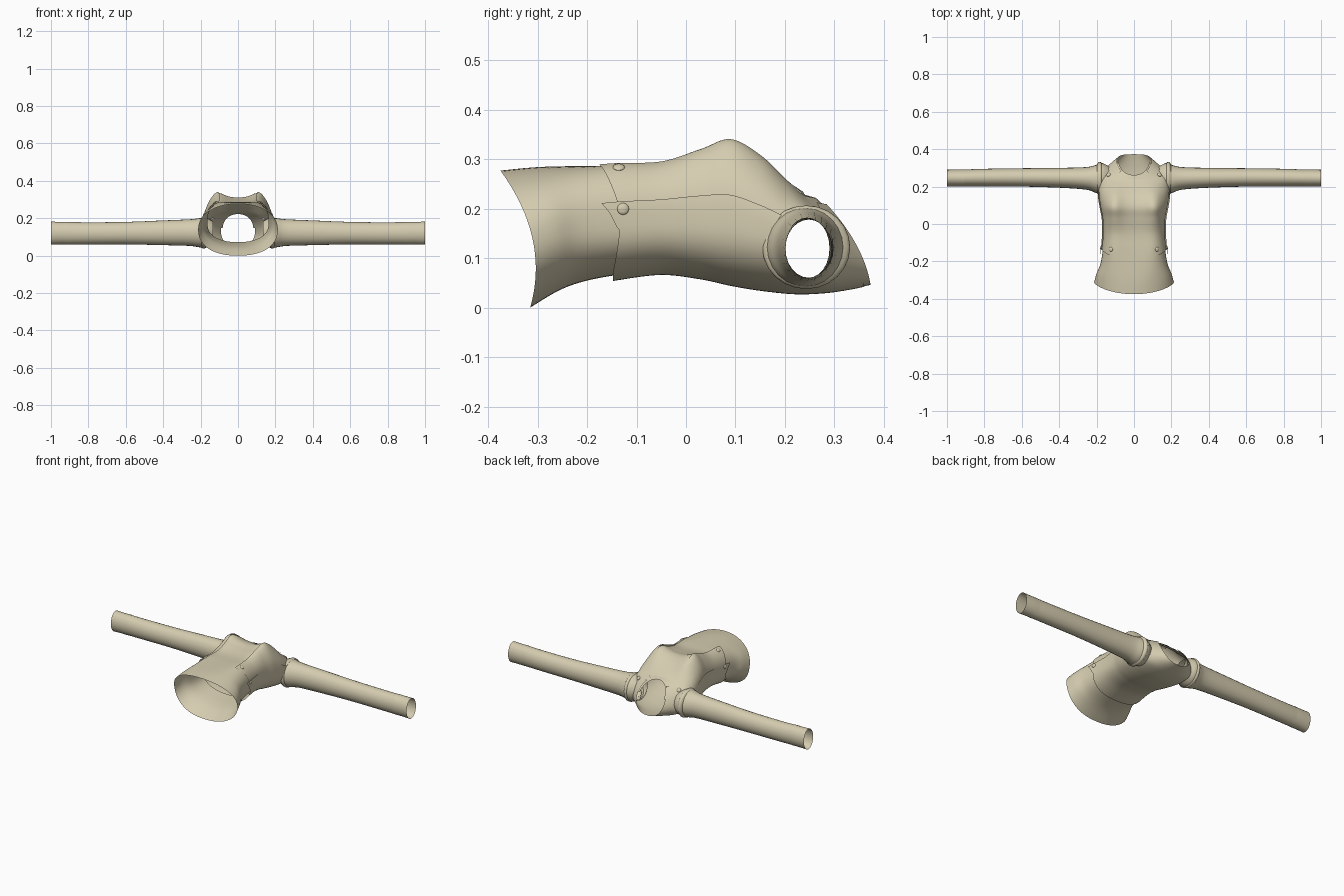
import bpy, bmesh, math
from mathutils import Vector

if "Cube" in bpy.data.objects:
    bpy.data.objects.remove(bpy.data.objects["Cube"])

khaki = bpy.data.materials.new("khaki cloth")
khaki.diffuse_color = (0.66, 0.60, 0.43, 1)
khaki.use_nodes = True
khaki.node_tree.nodes["Principled BSDF"].inputs["Base Color"].default_value = khaki.diffuse_color

# Torso sections from hem to neck:
# y top, y bottom, half width, z top, z bottom, y bulge, chest bump, squareness
SECTIONS = [
    (-.375, -.315, .213, .277, .000, .035, .000, 2.1),
    (-.300, -.260, .200, .284, .033, .015, .000, 2.3),
    (-.220, -.210, .180, .286, .052, .000, .004, 2.7),
    (-.140, -.140, .167, .286, .066, .000, .010, 3.0),
    (-.050, -.050, .160, .286, .077, .000, .014, 3.0),
    (.030, .030, .162, .300, .068, .000, .028, 3.0),
    (.090, .090, .173, .310, .055, .000, .038, 3.0),
    (.150, .150, .182, .290, .045, .000, .025, 2.8),
    (.200, .220, .184, .255, .038, .004, .010, 2.6),
    (.232, .280, .175, .232, .040, .012, .000, 2.4),
    (.248, .330, .125, .226, .047, .018, .000, 2.3),
    (.262, .373, .082, .222, .056, .020, .000, 2.2),
]


def catmull(rows, s):
    """Smooth interpolation through a list of rows."""
    n = len(rows) - 1
    i = min(int(max(s, 0)), n - 1)
    t = s - i
    a, b, c, d = (rows[min(max(k, 0), n)] for k in range(i - 1, i + 3))
    return [.5 * (2 * q + (r - p) * t + (2 * p - 5 * q + 4 * r - u) * t * t
                  + (3 * q - p - 3 * r + u) * t ** 3)
            for p, q, r, u in zip(a, b, c, d)]


def spow(v, e):
    return math.copysign(abs(v) ** e, v)


def body(s, th, off=0.0):
    """Point on the torso; th = 0 is the chest, pi/2 the right side."""
    yt, yb, w, zt, zb, bulge, bump, sq = catmull(SECTIONS, s)
    c, sn = math.cos(th), math.sin(th)
    e = 2 / (2.3 + (sq - 2.3) * (1 + c) / 2)
    h = (zt - zb) / 2
    u = spow(c, e)
    x = (w + off) * spow(sn, e)
    z = (zt + zb) / 2 + (h + off) * u
    if c > 0:
        z += bump * c ** .5 * math.exp(-((abs(x) - .115) / .05) ** 2)
    y = yb + (yt - yb) * (1 + u) / 2 + bulge * (1 - u * u)
    return Vector((x, y, z))


def make(name, bm, mirror=False):
    me = bpy.data.meshes.new(name)
    bm.to_mesh(me)
    bm.free()
    me.materials.append(khaki)
    ob = bpy.data.objects.new(name, me)
    bpy.context.collection.objects.link(ob)
    if mirror:
        m = ob.modifiers.new("mirror", 'MIRROR')
        m.use_clip = False
        m.use_mirror_merge = False
    bpy.ops.object.select_all(action='DESELECT')
    ob.select_set(True)
    bpy.context.view_layer.objects.active = ob
    bpy.ops.object.shade_smooth_by_angle(angle=math.radians(45))
    return ob


def grid(fn, nu, nv):
    """Grid surface from fn(u, v) with u and v in 0..1."""
    bm = bmesh.new()
    v = [[bm.verts.new(fn(i / nu, j / nv)) for j in range(nv + 1)]
         for i in range(nu + 1)]
    for i in range(nu):
        for j in range(nv):
            bm.faces.new((v[i][j], v[i + 1][j], v[i + 1][j + 1], v[i][j + 1]))
    bmesh.ops.remove_doubles(bm, verts=bm.verts, dist=1e-5)
    return bm


def trim(bm, rule):
    doomed = [f for f in bm.faces if rule(f.calc_center_median())]
    bmesh.ops.delete(bm, geom=doomed, context='FACES')


def panel(th0, th1, s0, s1, off, nu, nv):
    """Torso patch; s0 is a function of u that shapes the lower edge."""
    def fn(u, v):
        a = s0(u)
        return body(a + (s1 - a) * v, th0 + (th1 - th0) * u, off)
    return grid(fn, nu, nv)


def armhole(p):
    return (abs(p.x) > .09 and
            ((p.y - .243) / .066) ** 2 + ((p.z - .121) / .064) ** 2 < 1)


PI = math.pi
# Undershirt: full skirt at the hem, only the front strip under the jacket
bm = panel(0, 2 * PI, lambda u: 0, 11, 0, 72, 77)
trim(bm, lambda p: p.y > -.1 and (abs(p.x) > .125 or p.z < .15))
make("undershirt", bm)

# Jacket front flaps
bm = panel(.47, 1.45, lambda u: 2.56 + .5 * u, 10.4, .006, 18, 64)
trim(bm, armhole)
make("jacket_front", bm, True)


# Jacket back and sides, with a pointed corner at the front edge
def back_edge(u):
    d = min(u, 1 - u) * (2 * PI - 2.74)
    return 2.62 + .45 * min(1, d / .3) - .17 * max(0, min(1, (d - .3) / .9))


bm = panel(1.37, 2 * PI - 1.37, back_edge, 10.6, .011, 72, 72)
trim(bm, armhole)
make("jacket_back", bm)

# Collar round the back of the neck, and the pointed front placket
make("collar", panel(.75, 2 * PI - .75, lambda u: 9.9, 11, .010, 48, 8))
make("front_placket", panel(-.42, .42, lambda u: 7.4 + 1.5 * abs(2 * u - 1),
                            9.2, .005, 16, 6))

# Sleeves: x, y centre, z centre, y radius, z radius
SLEEVE = [(.135, .243, .121, .066, .064), (.172, .243, .122, .083, .080),
          (.205, .241, .122, .074, .078), (.26, .244, .123, .060, .071),
          (.40, .247, .122, .053, .066), (.60, .249, .120, .049, .060),
          (.80, .248, .119, .047, .059), (.91, .246, .120, .045, .060)]


def tube(rows, n, m):
    def fn(u, v):
        x, y, z, ry, rz = catmull(rows, v * (len(rows) - 1))
        a = 2 * PI * u
        return Vector((x, y + ry * math.cos(a), z + rz * math.sin(a)))
    return grid(fn, n, m)


make("sleeve", tube(SLEEVE, 24, 42), True)
make("cuff", tube([(.905, .246, .120, .046, .061),
                   (.95, .246, .120, .046, .060),
                   (1.0, .245, .120, .045, .062)], 24, 4), True)
# Raised shoulder seam
make("shoulder_seam", tube([(.172, .243, .122, .080, .077),
                            (.178, .243, .122, .088, .084),
                            (.190, .243, .122, .087, .083),
                            (.198, .243, .122, .074, .076)], 24, 9), True)


# Buttons set on the cloth surface
def button(name, s, th, off):
    p = body(s, th, off)
    n = (body(s, th + .02, off) - p).cross(body(s + .02, th, off) - p)
    bm = bmesh.new()
    bmesh.ops.create_uvsphere(bm, u_segments=16, v_segments=8, radius=.012)
    q = n.normalized().to_track_quat('Z', 'Y')
    for v in bm.verts:
        v.co = p + q @ Vector((v.co.x, v.co.y, v.co.z * .4))
    make(name, bm, True)


button("front_button", 3.05, .66, .006)
button("side_button", 3.15, 1.47, .011)
button("shoulder_button", 9.5, .98, .008)
